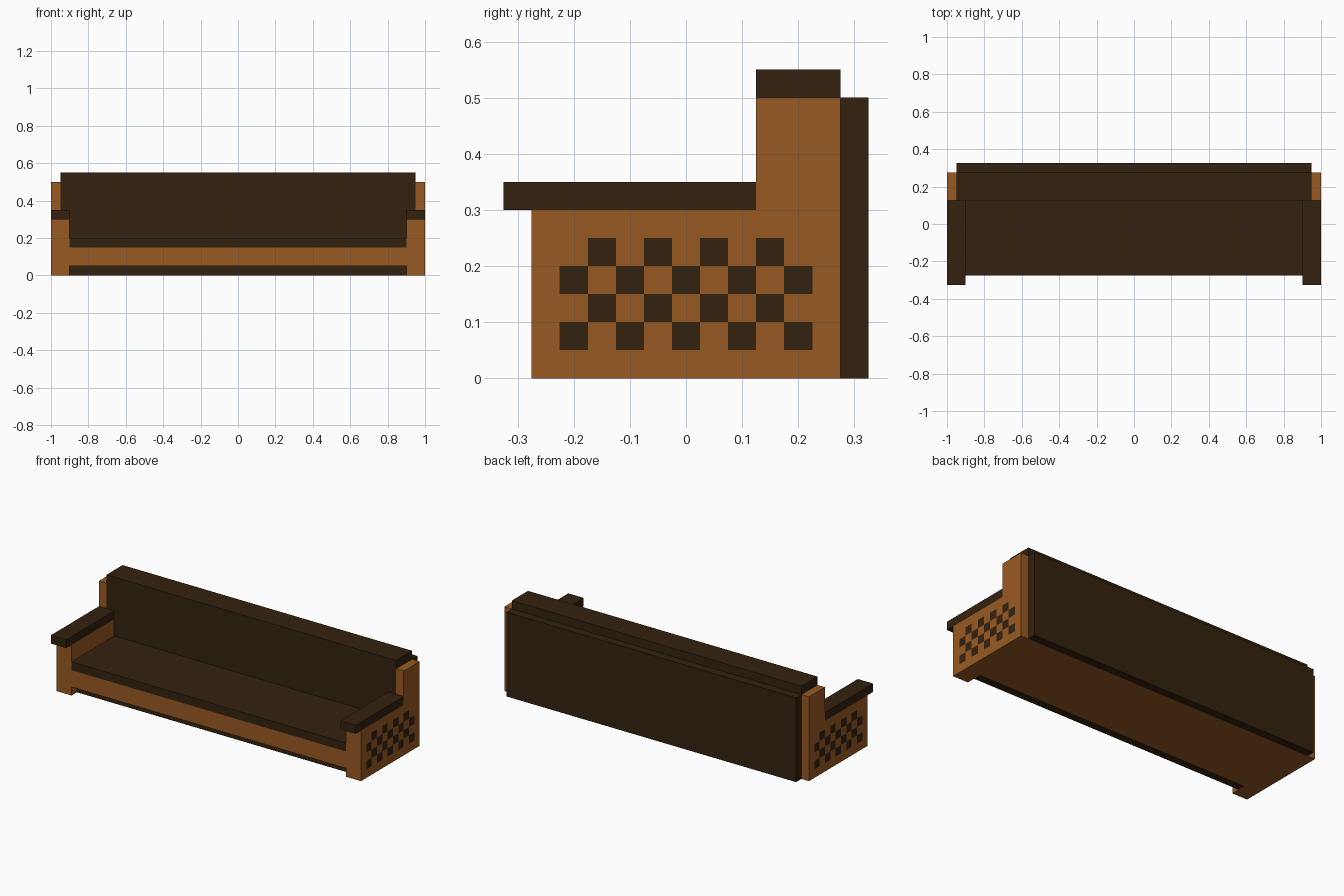
import bpy, bmesh
from mathutils import Vector

if "Cube" in bpy.data.objects:
    bpy.data.objects.remove(bpy.data.objects["Cube"])


def material(name, rgb):
    m = bpy.data.materials.new(name)
    m.diffuse_color = (*rgb, 1.0)
    m.use_nodes = True
    m.node_tree.nodes["Principled BSDF"].inputs["Base Color"].default_value = m.diffuse_color
    return m


WOOD = material("warm_wood", (0.314, 0.102, 0.016))
DARK = material("dark_wood", (0.0343, 0.0160, 0.0048))


def box(name, x, y, z, *mats):
    """Box between the given (min, max) ranges."""
    bm = bmesh.new()
    bmesh.ops.create_cube(bm, size=1.0)
    for v in bm.verts:
        v.co = Vector([r[0] if c < 0 else r[1] for c, r in zip(v.co, (x, y, z))])
    me = bpy.data.meshes.new(name)
    bm.to_mesh(me)
    bm.free()
    for m in mats:
        me.materials.append(m)
    ob = bpy.data.objects.new(name, me)
    bpy.context.collection.objects.link(ob)
    return ob


def checker(ob):
    """Cut the outer face of a side panel into squares and colour alternate ones."""
    bm = bmesh.new()
    bm.from_mesh(ob.data)
    cuts = [(Vector((0, -0.225 + 0.05 * i, 0)), Vector((0, 1, 0))) for i in range(10)]
    cuts += [(Vector((0, 0, 0.05 * k)), Vector((0, 0, 1))) for k in range(1, 6)]
    for co, no in cuts:
        bmesh.ops.bisect_plane(bm, geom=bm.verts[:] + bm.edges[:] + bm.faces[:],
                               plane_co=co, plane_no=no)
    bm.normal_update()
    for f in bm.faces:
        c = f.calc_center_median()
        if abs(f.normal.x) > 0.9 and abs(c.x) > 0.99 and abs(c.y) < 0.22 and 0.05 < c.z < 0.25:
            col = round((c.y + 0.2) / 0.05)
            row = round((c.z - 0.075) / 0.05)
            f.material_index = 1 if (col + row) % 2 == 0 else 0
    bm.to_mesh(ob.data)
    bm.free()


# Ends: side panel with painted checks, rear post and armrest
for side, s in (("left", -1), ("right", 1)):
    wide = sorted((0.9 * s, s))
    thin = sorted((0.95 * s, s))
    checker(box(side + "_side_panel", wide, (-0.275, 0.275), (0, 0.3), WOOD, DARK))
    box(side + "_rear_post", thin, (0.125, 0.275), (0.3, 0.5), WOOD)
    box(side + "_armrest", wide, (-0.325, 0.125), (0.3, 0.35), DARK)

# Base, front rail and recessed kick board
box("base", (-0.9, 0.9), (-0.175, 0.275), (0, 0.15), WOOD)
box("front_rail", (-0.9, 0.9), (-0.275, -0.175), (0.05, 0.15), WOOD)
box("kick_board", (-0.9, 0.9), (-0.225, -0.175), (0, 0.05), DARK)

# Seat, backrest and rear board
box("seat", (-0.9, 0.9), (-0.275, 0.275), (0.15, 0.2), DARK)
box("backrest_lower", (-0.9, 0.9), (0.125, 0.275), (0.2, 0.3), DARK)
box("backrest_upper", (-0.95, 0.95), (0.125, 0.275), (0.3, 0.55), DARK)
box("rear_board", (-0.95, 0.95), (0.275, 0.325), (0, 0.5), DARK)
